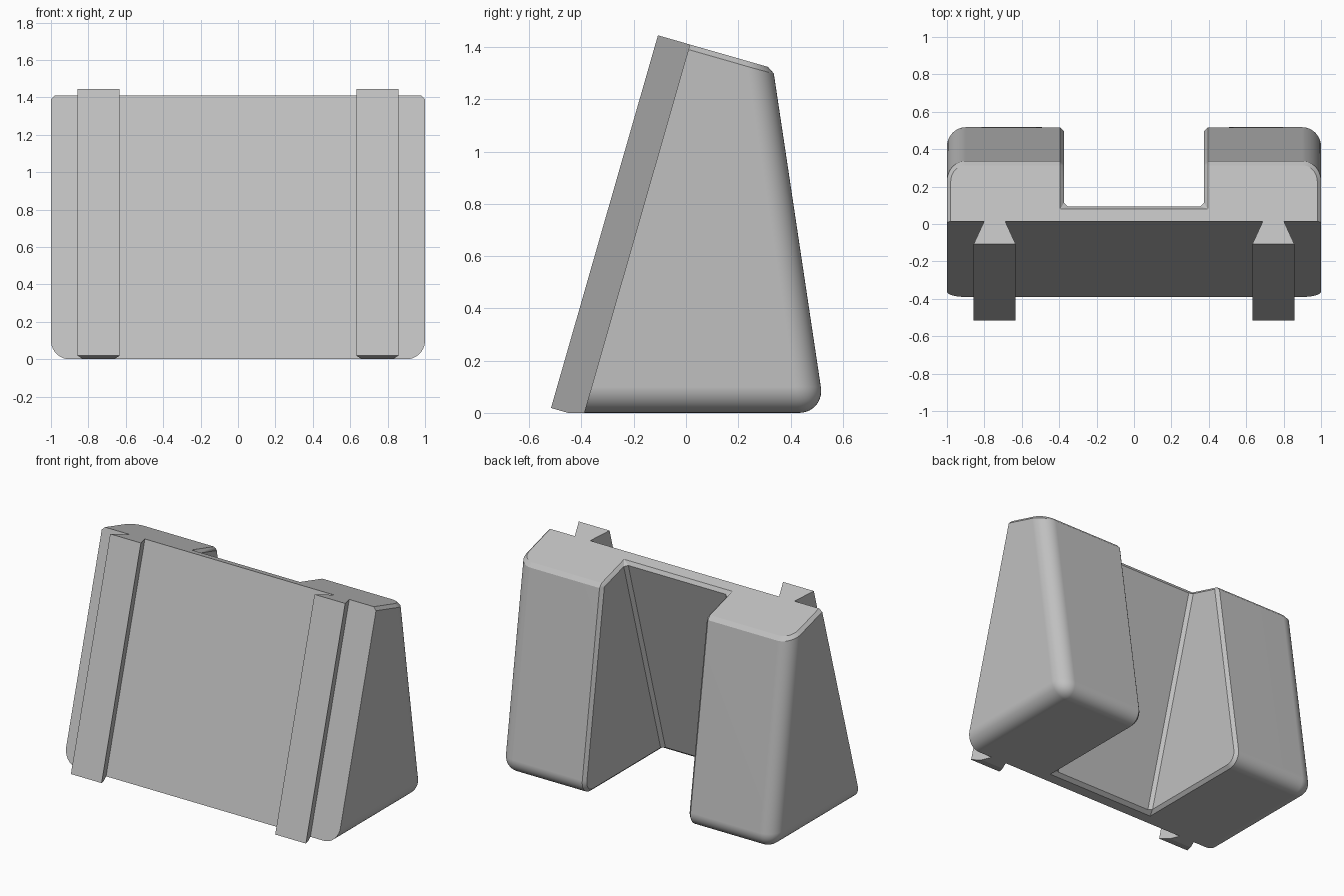
import bpy, bmesh
from math import radians
from mathutils import Vector

cube = bpy.data.objects.get("Cube")
if cube:
    bpy.data.objects.remove(cube)

grey = bpy.data.materials.new("light grey")
grey.use_nodes = True
colour = (0.53, 0.53, 0.53, 1)
grey.diffuse_color = colour
grey.node_tree.nodes["Principled BSDF"].inputs["Base Color"].default_value = colour

FRONT_Y, LEAN, TOP_Z = -0.39, 0.287, 1.526   # front plane and square-cut top
BACK_Y, BACK_LEAN = 0.531, -0.15
WALL_Y, SLOT, TOP_SLOPE = -0.298, 0.375, 0.287
TOP_Z = 1.41 + TOP_SLOPE * 0.015


def finish(bm, name):
    bmesh.ops.recalc_face_normals(bm, faces=bm.faces[:])
    mesh = bpy.data.meshes.new(name)
    bm.to_mesh(mesh)
    bm.free()
    mesh.materials.append(grey)
    obj = bpy.data.objects.new(name, mesh)
    bpy.context.collection.objects.link(obj)
    return obj


def top_point(x, y, lean):
    z = (TOP_Z - TOP_SLOPE * y) / (1 + TOP_SLOPE * lean)
    return (x, y + lean * z, z)


# Body: a U-shaped outline lofted between the flat foot and the sloping top
half = [(1, FRONT_Y, LEAN), (1, BACK_Y, BACK_LEAN),
        (SLOT, BACK_Y, BACK_LEAN), (SLOT, WALL_Y, LEAN)]
outline = half + [(-x, y, k) for x, y, k in reversed(half)]
bm = bmesh.new()
low = [bm.verts.new((x, y, 0)) for x, y, k in outline]
high = [bm.verts.new(top_point(*p)) for p in outline]
bm.faces.new(low)
bm.faces.new(high)
n = len(outline)
for i in range(n):
    j = (i + 1) % n
    bm.faces.new((low[i], low[j], high[j], high[i]))
bmesh.ops.recalc_face_normals(bm, faces=bm.faces[:])

# Large rounding on the outer rear corners and the foot
rounded = []
for i, j in ((0, 1), (1, 2), (5, 6), (6, 7)):
    rounded.append(bm.edges.get((low[i], low[j])))
for i in (1, 6):
    rounded.append(bm.edges.get((low[i], high[i])))
bmesh.ops.bevel(bm, geom=rounded, offset=0.1, offset_type='OFFSET', segments=10,
                profile=0.5, affect='EDGES', clamp_overlap=True)
bm.normal_update()


# Small chamfers around the slot and the top, leaving the front edge sharp
def in_slot(face):
    return all(abs(v.co.x) < SLOT + 0.001 for v in face.verts)


def on_top(face):
    return face.normal.z > 0.9


def on_front(face):
    return face.normal.y < -0.9


chamfered = [e for e in bm.edges
             if any(in_slot(f) for f in e.link_faces)
             or (any(on_top(f) for f in e.link_faces)
                 and not any(on_front(f) for f in e.link_faces))]
bmesh.ops.bevel(bm, geom=chamfered, offset=0.02, offset_type='OFFSET', segments=1,
                profile=0.5, affect='EDGES', clamp_overlap=True)
body = finish(bm, "body")
bpy.context.view_layer.objects.active = body
body.select_set(True)
bpy.ops.object.shade_smooth_by_angle(angle=radians(30))
weighted = body.modifiers.new("flat face shading", 'WEIGHTED_NORMAL')
weighted.keep_sharp = True

# Dovetail rails along the leaning front, trimmed level with the foot
up = Vector((0, LEAN, 1)).normalized()
out = Vector((0, -up.z, up.y))
for side, name in ((-1, "right_rail"), (1, "left_rail")):
    bm = bmesh.new()
    rings = []
    for s in (-0.017, 1.467):
        rings.append([bm.verts.new(Vector((side * 0.745 + w, FRONT_Y, 0)) + up * s + out * d)
                      for w, d in ((-0.056, 0), (-0.112, 0.127), (0.112, 0.127), (0.056, 0))])
    for ring in rings:
        bm.faces.new(ring)
    for i in range(4):
        j = (i + 1) % 4
        bm.faces.new((rings[0][i], rings[0][j], rings[1][j], rings[1][i]))
    geom = bm.verts[:] + bm.edges[:] + bm.faces[:]
    bmesh.ops.bisect_plane(bm, geom=geom, plane_co=(0, 0, 0), plane_no=(0, 0, 1),
                           clear_inner=True)
    bmesh.ops.holes_fill(bm, edges=[e for e in bm.edges if e.is_boundary], sides=0)
    finish(bm, name)
